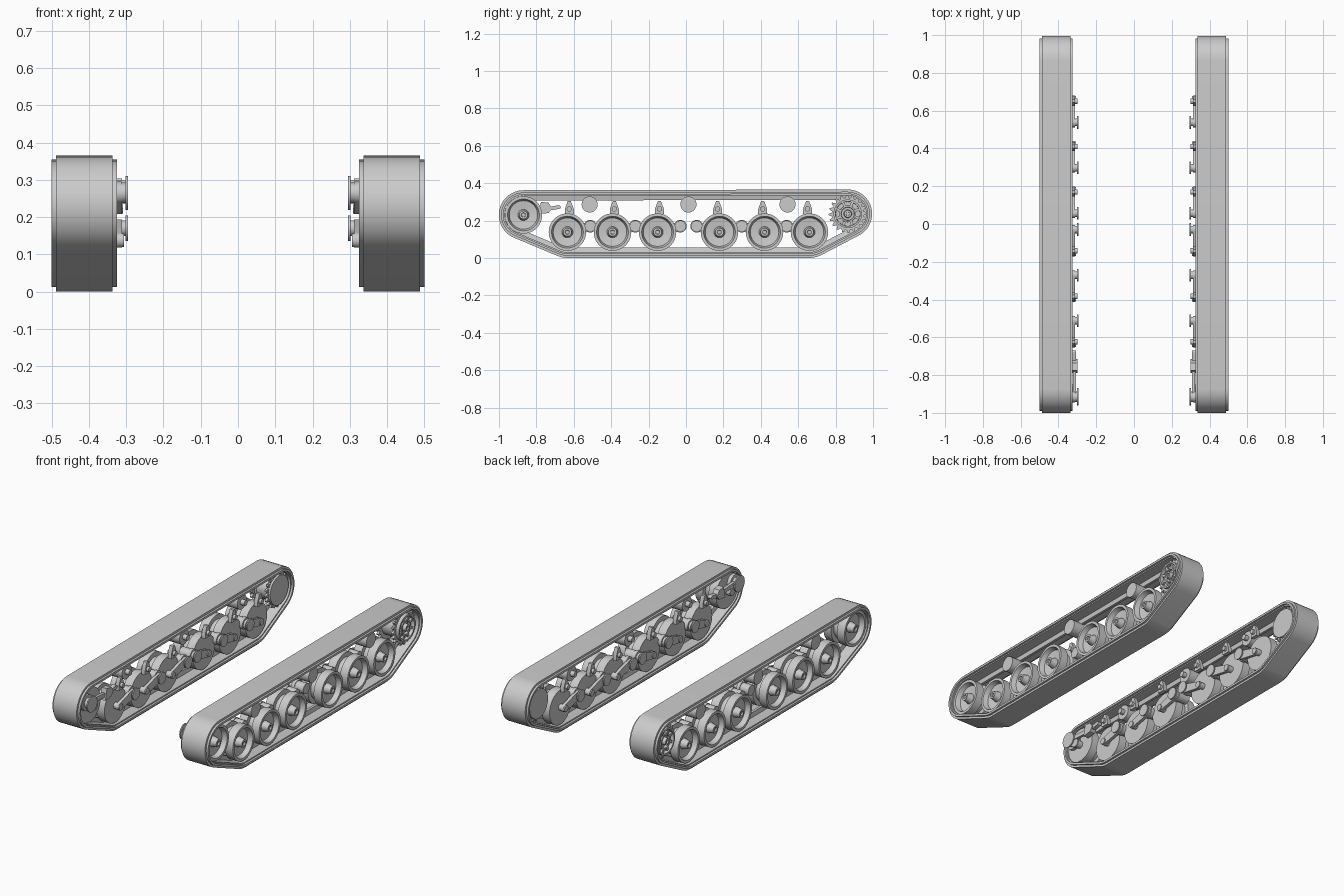
import bpy, bmesh, math
from math import sin, cos, pi, atan2, acos, hypot, ceil

if "Cube" in bpy.data.objects:
    bpy.data.objects.remove(bpy.data.objects["Cube"], do_unlink=True)

GREY = (0.6, 0.6, 0.6, 1)
steel = bpy.data.materials.new("plain_grey")
steel.use_nodes = True
steel.diffuse_color = GREY
steel.node_tree.nodes["Principled BSDF"].inputs["Base Color"].default_value = GREY


def finish(name, bm):
    """Turn a bmesh of the +x side into an object mirrored to the other side."""
    bmesh.ops.recalc_face_normals(bm, faces=bm.faces)
    mesh = bpy.data.meshes.new(name)
    bm.to_mesh(mesh)
    bm.free()
    mesh.materials.append(steel)
    ob = bpy.data.objects.new(name, mesh)
    bpy.context.collection.objects.link(ob)
    bpy.ops.object.select_all(action="DESELECT")
    ob.select_set(True)
    bpy.context.view_layer.objects.active = ob
    bpy.ops.object.shade_smooth_by_angle(angle=math.radians(35))
    ob.modifiers.new("other_side", "MIRROR").use_mirror_merge = False
    return ob


def hull(circles, inset=0.0, step=pi / 18):
    """Belt line around circles (y, z, r) listed counter-clockwise."""
    n = len(circles)
    normals = []
    for i, (y, z, r) in enumerate(circles):
        y2, z2, r2 = circles[(i + 1) % n]
        normals.append(atan2(z2 - z, y2 - y) - acos((r - r2) / hypot(y2 - y, z2 - z)))
    pts = []
    for i, (y, z, r) in enumerate(circles):
        start = normals[i - 1]
        sweep = (normals[i] - start) % (2 * pi)
        segs = max(2, ceil(sweep / step))
        for k in range(segs + 1):
            a = start + sweep * k / segs
            pts.append((y + (r - inset) * cos(a), z + (r - inset) * sin(a)))
    return pts


def bridge(bm, rings, closed):
    for a, b in zip(rings, rings[1:] + rings[:1] if closed else rings[1:]):
        n = max(len(a), len(b))
        for i in range(n):
            j = (i + 1) % n
            quad = [a[i % len(a)], a[j % len(a)], b[j % len(b)], b[i % len(b)]]
            bm.faces.new(list(dict.fromkeys(quad)))


def belt(name, circles, section):
    """Sweep a closed section of (x, inset) around the belt line."""
    bm = bmesh.new()
    rings = [[bm.verts.new((x, y, z)) for y, z in hull(circles, d)] for x, d in section]
    bridge(bm, rings, True)
    return finish(name, bm)


def lathe(name, y, z, profile, n=40):
    """Spin a profile of (x, radius) about an axle along x."""
    bm = bmesh.new()
    rings = []
    for x, r in profile:
        count = n if r > 0 else 1
        rings.append([bm.verts.new((x, y + r * cos(2 * pi * k / n), z + r * sin(2 * pi * k / n)))
                      for k in range(count)])
    bridge(bm, rings, False)
    return finish(name, bm)


def rod(name, y, z, r, x0, x1, n=28):
    return lathe(name, y, z, [(x0, 0), (x0, r), (x1, r), (x1, 0)], n)


def plate(name, pts, x0, x1):
    """Extrude a side outline of (y, z) along x."""
    bm = bmesh.new()
    a = [bm.verts.new((x0, y, z)) for y, z in pts]
    b = [bm.verts.new((x1, y, z)) for y, z in pts]
    bridge(bm, [a, b], False)
    bm.faces.new(a)
    bm.faces.new(b)
    return finish(name, bm)


def spool(name, y, z, r):
    lathe(name, y, z, [(0.295, 0), (0.295, r), (0.302, r), (0.302, r * 0.6),
                       (0.325, r * 0.6), (0.325, r), (0.345, r), (0.345, 0)], 28)


# Key positions along the track
IDLER = (-0.869, 0.23)
SPROCKET = (0.865, 0.236)
WHEEL_Z, WHEEL_R = 0.138, 0.1
FRONT_WHEELS = (-0.634, -0.393, -0.152)
REAR_WHEELS = (0.179, 0.42, 0.66)

# Track belt: tread, recessed side edges and a central guide rib
path = [(*SPROCKET, 0.13), (*IDLER, 0.132),
        (FRONT_WHEELS[0], WHEEL_Z, 0.138), (REAR_WHEELS[-1], WHEEL_Z, 0.138)]
belt("track_belt", path, [(0.337, 0), (0.488, 0), (0.488, 0.012), (0.5, 0.012),
                          (0.5, 0.024), (0.488, 0.024), (0.488, 0.031),
                          (0.425, 0.031), (0.42, 0.055), (0.405, 0.055), (0.4, 0.031),
                          (0.337, 0.031), (0.337, 0.024), (0.325, 0.024),
                          (0.325, 0.012), (0.337, 0.012)])


def dished_wheel(name, y, z, r):
    """Twin wheel with a guide groove, dished outer face and hub."""
    lathe(name, y, z, [(0.345, 0), (0.345, r), (0.394, r), (0.394, r * 0.74),
                       (0.431, r * 0.74), (0.431, r), (0.48, r), (0.48, r * 0.85),
                       (0.452, r * 0.76), (0.446, r * 0.3), (0.47, r * 0.24),
                       (0.484, r * 0.22), (0.484, r * 0.12), (0.476, r * 0.1), (0.476, 0)], 48)


dished_wheel("idler_wheel", *IDLER, 0.1)

# Road wheels with swing arms, pivots and bump stops
for side, row in ((1, FRONT_WHEELS), (-1, REAR_WHEELS)):
    for i, y in enumerate(row):
        tag = ("front_" if side > 0 else "rear_") + str(i + 1)
        dished_wheel("road_wheel_" + tag, y, WHEEL_Z, WHEEL_R)
        pivot = y + side * 0.122
        ends = [(y, WHEEL_Z, 0.02), (pivot, 0.168, 0.026)]
        plate("swing_arm_" + tag, hull(ends), 0.312, 0.33)
        rod("wheel_axle_" + tag, y, WHEEL_Z, 0.018, 0.306, 0.35)
        spool("arm_pivot_" + tag, pivot, 0.17, 0.034)
        rod("pivot_shaft_" + tag, pivot, 0.17, 0.03, 0.34, 0.4)
        b = y + side * 0.01
        stop = [(b - 0.024, 0.235), (b + 0.024, 0.235), (b + 0.024, 0.262),
                (b + 0.008, 0.304), (b - 0.008, 0.304), (b - 0.024, 0.262)]
        plate("bump_stop_" + tag, stop, 0.312, 0.335)
        rod("bump_stop_pin_" + tag, b, 0.262, 0.014, 0.298, 0.345, 16)

# Return rollers under the top run
for i, y in enumerate((-0.515, 0.013, 0.543)):
    rod("return_roller_%d" % (i + 1), y, 0.286, 0.043, 0.355, 0.475, 32)
    rod("roller_axle_%d" % (i + 1), y, 0.286, 0.016, 0.33, 0.36, 16)

# Idler crank and track tensioner
spool("idler_crank_pivot", -0.915, 0.265, 0.046)
plate("idler_crank", hull([(*IDLER, 0.022), (-0.915, 0.265, 0.03)]), 0.312, 0.335)
rod("idler_axle", *IDLER, 0.02, 0.308, 0.35)
plate("tensioner_link", hull([(-0.915, 0.272, 0.012), (-0.76, 0.262, 0.012)]), 0.308, 0.324)
plate("tensioner_body", [(-0.79, 0.235), (-0.735, 0.24), (-0.715, 0.265),
                         (-0.735, 0.295), (-0.775, 0.3)], 0.3, 0.335)
plate("tensioner_rod", hull([(-0.74, 0.262, 0.01), (-0.68, 0.272, 0.01)]), 0.306, 0.33)

# Drive sprocket: toothed rings, drum, slotted outer face and hub
sy, sz = SPROCKET
TEETH = 20
gear = []
for k in range(TEETH * 4):
    r = 0.102 if k % 4 < 2 else 0.086
    a = 2 * pi * k / (TEETH * 4)
    gear.append((sy + r * cos(a), sz + r * sin(a)))
for name, x in (("inner", 0.352), ("outer", 0.448)):
    plate("sprocket_teeth_" + name, gear, x, x + 0.014)
lathe("sprocket_drum", sy, sz, [(0.34, 0), (0.34, 0.084), (0.354, 0.084), (0.36, 0.066),
                                (0.44, 0.066), (0.45, 0.076), (0.482, 0.076), (0.482, 0.066),
                                (0.452, 0.064), (0.452, 0.046), (0.476, 0.044), (0.476, 0.036),
                                (0.462, 0.034), (0.462, 0.022), (0.486, 0.019),
                                (0.486, 0.01), (0.478, 0.009), (0.478, 0)], 48)
for k in range(8):
    a = 2 * pi * (k + 0.5) / 8
    u, v = (cos(a), sin(a)), (-sin(a) * 0.007, cos(a) * 0.007)
    spoke = [(sy + u[0] * r + v[0] * s, sz + u[1] * r + v[1] * s)
             for r, s in ((0.04, -1), (0.068, -1), (0.068, 1), (0.04, 1))]
    plate("sprocket_spoke_%d" % (k + 1), spoke, 0.45, 0.474)
